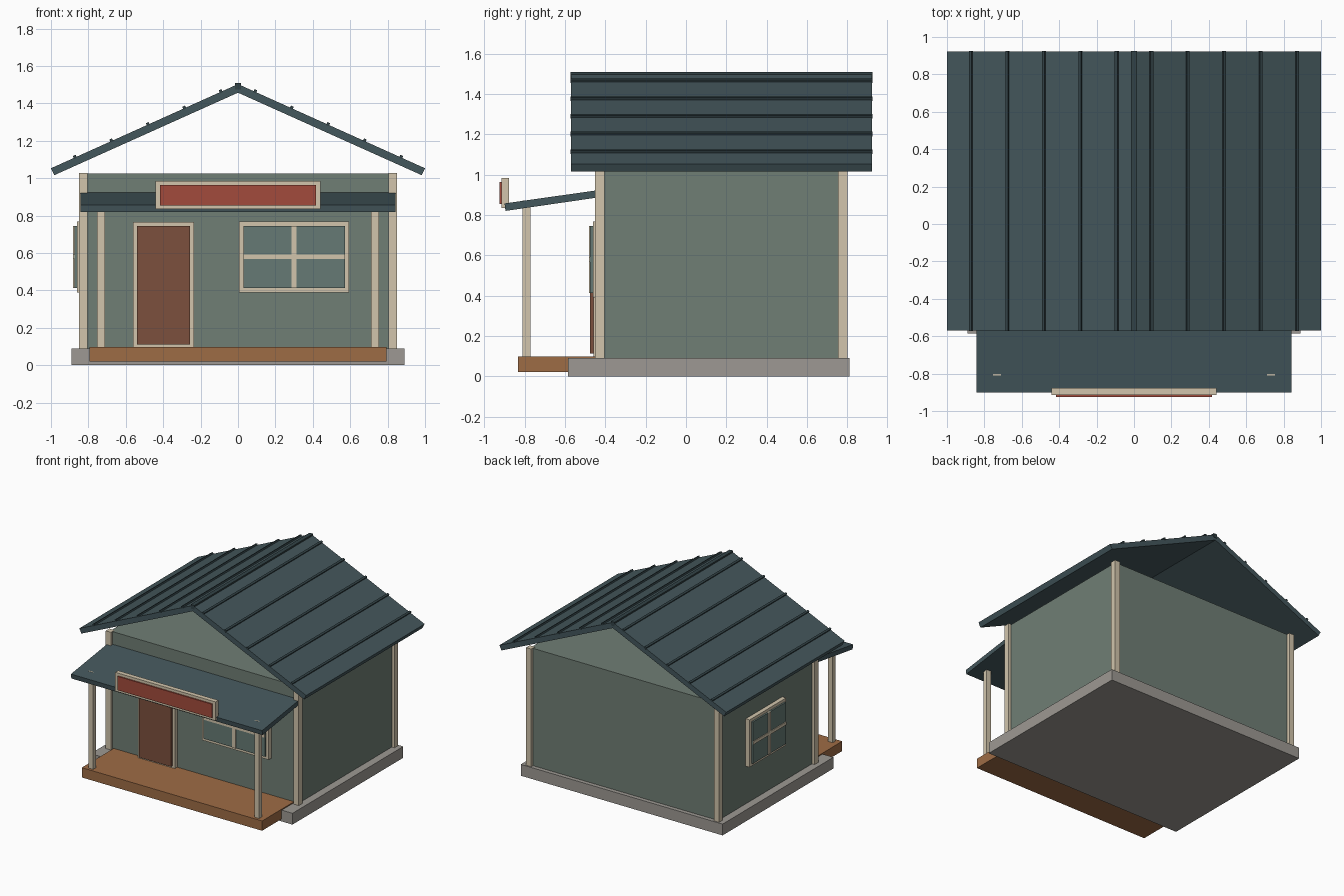
import bpy
import bmesh
import math
from mathutils import Matrix, Vector

cube = bpy.data.objects.get("Cube")
if cube:
    bpy.data.objects.remove(cube, do_unlink=True)


def material(name, red, green, blue):
    """Flat material from display colour values, stored as linear."""
    linear = [((c / 255 + 0.055) / 1.055) ** 2.4 for c in (red, green, blue)] + [1]
    mat = bpy.data.materials.new(name)
    mat.use_nodes = True
    mat.diffuse_color = linear
    shader = mat.node_tree.nodes["Principled BSDF"]
    shader.inputs["Base Color"].default_value = linear
    shader.inputs["Roughness"].default_value = 0.9
    return mat


SAGE = material("sage_wall", 112, 126, 117)
CREAM = material("cream_trim", 210, 197, 172)
SLATE = material("slate_roof", 68, 87, 92)
DARK = material("dark_seam", 50, 66, 70)
STONE = material("grey_stone", 157, 153, 147)
WOOD = material("deck_wood", 158, 108, 69)
DOOR = material("brown_door", 124, 80, 61)
RED = material("sign_red", 162, 75, 60)
GLASS = material("window_glass", 102, 122, 117)


def finish(name, bm, mat):
    bmesh.ops.recalc_face_normals(bm, faces=bm.faces)
    mesh = bpy.data.meshes.new(name)
    bm.to_mesh(mesh)
    bm.free()
    mesh.materials.append(mat)
    obj = bpy.data.objects.new(name, mesh)
    bpy.context.collection.objects.link(obj)
    return obj


def box(name, mat, x, y, z, tilt=0):
    """Box spanning three (low, high) ranges, tilted about its centre along y."""
    spans = (x, y, z)
    centre = Vector([(a + b) / 2 for a, b in spans])
    size = [b - a for a, b in spans]
    bm = bmesh.new()
    bmesh.ops.create_cube(bm, size=1)
    bm.transform(Matrix.Translation(centre) @ Matrix.Rotation(tilt, 4, "Y")
                 @ Matrix.Diagonal((*size, 1)))
    return finish(name, bm, mat)


def prism(name, mat, profile, axis, low, high):
    """Extrude a profile along x or y; the profile's second value is z."""
    def place(p, depth):
        return (depth, p[0], p[1]) if axis == "x" else (p[0], depth, p[1])
    bm = bmesh.new()
    face = bm.faces.new([bm.verts.new(place(p, low)) for p in profile])
    moved = bmesh.ops.extrude_face_region(bm, geom=[face])["geom"]
    verts = [v for v in moved if isinstance(v, bmesh.types.BMVert)]
    shift = Vector(place((0, 0), high - low))
    bmesh.ops.translate(bm, verts=verts, vec=shift)
    return finish(name, bm, mat)


def grow(span, amount):
    return (span[0] - amount, span[1] + amount)


# Base, deck and wall block
box("foundation", STONE, (-0.89, 0.89), (-0.585, 0.81), (0, 0.09))
box("porch_deck", WOOD, (-0.795, 0.795), (-0.832, -0.43), (0.02, 0.098))
box("walls", SAGE, (-0.828, 0.828), (-0.428, 0.777), (0.09, 1.025))

# Corner posts and porch posts
for side, sign in (("left", 1), ("right", -1)):
    for end, y in (("front", -0.428), ("back", 0.777)):
        box(f"{end}_{side}_corner_post", CREAM, grow((sign * 0.828,) * 2, 0.023),
            grow((y, y), 0.023), (0.09, 1.028))
    box(f"{side}_porch_post", CREAM, grow((sign * 0.732,) * 2, 0.021),
        (-0.81, -0.772), (0.098, 0.871))

# Gabled roof with raised seams
ROOF_Y = (-0.57, 0.922)
RIDGE, EAVE = 1.503, 1.053
pitch = math.atan(RIDGE - EAVE)
for side, sign in (("left", 1), ("right", -1)):
    slab = [(0, RIDGE), (sign, EAVE), (sign * 0.982, 1.016), (0, 1.457)]
    prism(f"{side}_roof_slab", SLATE, slab, "y", *ROOF_Y)
    for i in range(5):
        x = 0.092 + 0.195 * i
        z = RIDGE - x * math.tan(pitch) + 0.003
        box(f"{side}_roof_seam_{i}", DARK, grow((sign * x,) * 2, 0.008),
            grow(ROOF_Y, 0.002), grow((z, z), 0.009), sign * pitch)
box("ridge_cap", DARK, (-0.016, 0.016), grow(ROOF_Y, 0.002), (1.475, 1.508))

# Porch awning
awning = [(-0.9, 0.857), (-0.42, 0.925), (-0.42, 0.889), (-0.895, 0.82)]
prism("porch_awning", SLATE, awning, "x", -0.843, 0.843)

# Sign board
box("sign_frame", CREAM, (-0.442, 0.442), (-0.915, -0.878), (0.834, 0.984))
box("sign_panel", RED, (-0.417, 0.417), (-0.925, -0.91), (0.853, 0.963))

# Front door
box("door_frame", CREAM, (-0.561, -0.235), (-0.459, -0.42), (0.098, 0.767))
box("door", DOOR, (-0.541, -0.257), (-0.475, -0.44), (0.112, 0.745))


def window(name, middle, width, turn, offset):
    """Window facing -y at the origin wall, then turned and moved into place."""
    half, low, high = width / 2, 0.413, 0.745
    x, z = (-half, half), (low, high)
    bar = (low + high) / 2
    parts = [
        box(f"{name}_frame", CREAM, grow(x, 0.023), (-0.034, 0.01), grow(z, 0.023)),
        box(f"{name}_glass", GLASS, x, (-0.047, -0.02), z),
        box(f"{name}_upright_bar", CREAM, (-0.014, 0.014), (-0.053, -0.02), z),
        box(f"{name}_cross_bar", CREAM, x, (-0.053, -0.02), grow((bar, bar), 0.012)),
    ]
    place = Matrix.Translation(offset) @ Matrix.Rotation(turn, 4, "Z")
    for part in parts:
        part.data.transform(place @ Matrix.Translation((middle, 0, 0)))


window("front_window", 0.3, 0.542, 0, (0, -0.428, 0))
window("side_window", -0.2, 0.415, -math.pi / 2, (-0.828, 0, 0))
